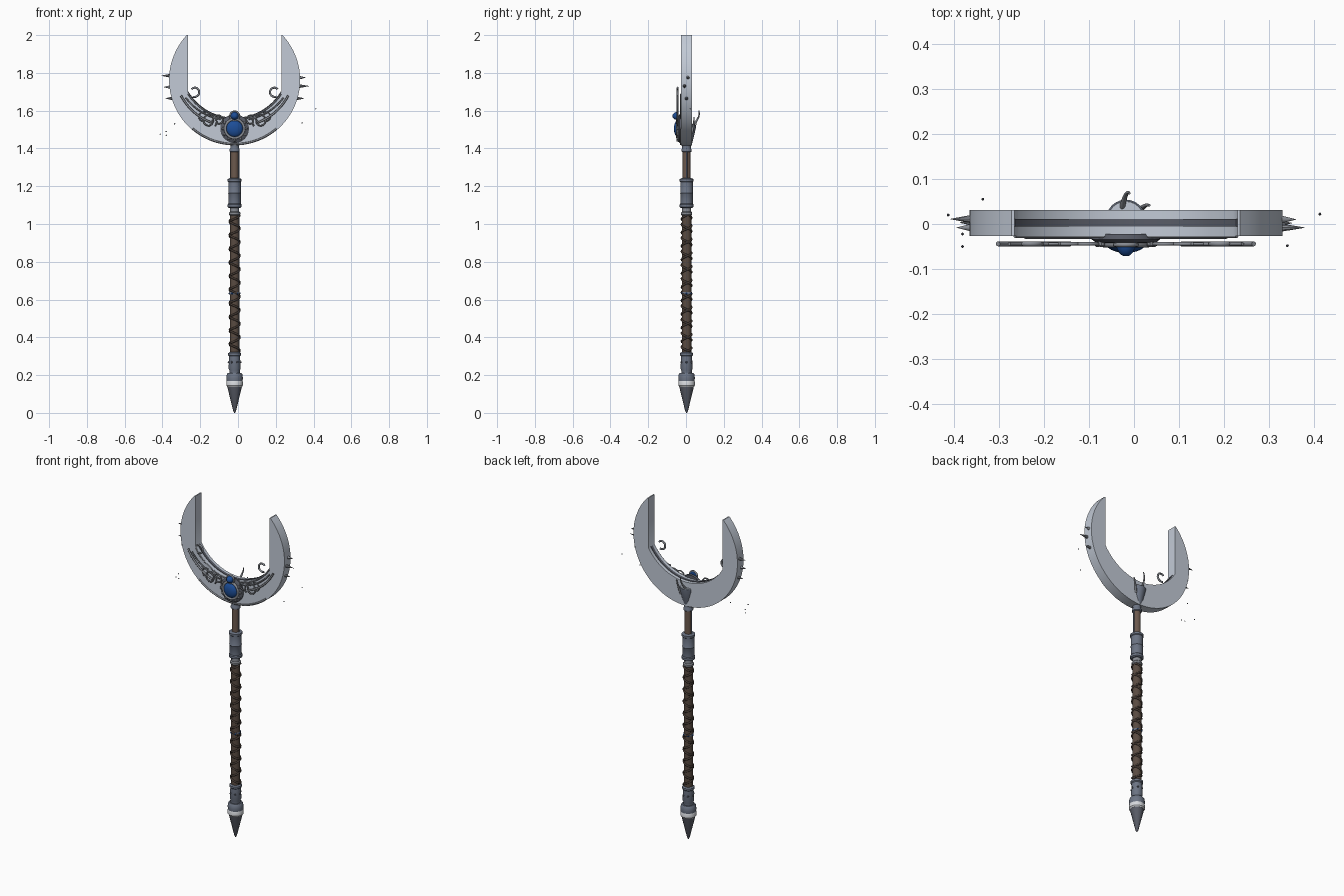
import bpy, bmesh, math
from math import sin, cos, pi
from mathutils import Vector

if "Cube" in bpy.data.objects:
    bpy.data.objects.remove(bpy.data.objects["Cube"])

CX, CY = -0.018, 0.003   # staff axis


def mat(name, *rgb):
    m = bpy.data.materials.new(name)
    m.diffuse_color = (*rgb, 1)
    m.use_nodes = True
    m.node_tree.nodes["Principled BSDF"].inputs["Base Color"].default_value = m.diffuse_color
    return m


STEEL = mat("pale steel", 0.54, 0.59, 0.67)
SLATE = mat("slate metal", 0.15, 0.175, 0.23)
DARK = mat("dark iron", 0.10, 0.108, 0.135)
TRIM = mat("aged silver", 0.25, 0.265, 0.295)
WOOD = mat("brown wood", 0.15, 0.10, 0.075)
GRIP = mat("dark leather", 0.10, 0.07, 0.053)
CORD = mat("brown cord", 0.06, 0.043, 0.034)
BLUE = mat("blue gem", 0.012, 0.075, 0.31)
WHITE = mat("bright band", 0.68, 0.70, 0.73)


def finish(name, bm, material, smooth=True):
    bmesh.ops.recalc_face_normals(bm, faces=bm.faces)
    me = bpy.data.meshes.new(name)
    bm.to_mesh(me)
    bm.free()
    ob = bpy.data.objects.new(name, me)
    bpy.context.collection.objects.link(ob)
    me.materials.append(material)
    if smooth:
        bpy.ops.object.select_all(action='DESELECT')
        ob.select_set(True)
        bpy.context.view_layer.objects.active = ob
        bpy.ops.object.shade_smooth_by_angle(angle=math.radians(35))
    return ob


def lathe(name, profile, material, sides=24, origin=(CX, CY, 0), axis='Z'):
    """Spin (radius, height) pairs about z, or about -y for front bosses."""
    bm = bmesh.new()
    rings = []
    for r, h in profile:
        ring = []
        for i in range(sides):
            a = 2 * pi * i / sides
            p = (r * cos(a), r * sin(a), h) if axis == 'Z' else (r * cos(a), -h, r * sin(a))
            ring.append(bm.verts.new(Vector(p) + Vector(origin)))
        rings.append(ring)
    for a, b in zip(rings, rings[1:]):
        for i in range(sides):
            j = (i + 1) % sides
            bm.faces.new((a[i], a[j], b[j], b[i]))
    bm.faces.new(rings[0])
    bm.faces.new(rings[-1])
    return finish(name, bm, material)


def bead(name, position, radius, material):
    bm = bmesh.new()
    bmesh.ops.create_icosphere(bm, subdivisions=1, radius=radius)
    bmesh.ops.translate(bm, vec=position, verts=bm.verts)
    finish(name, bm, material)


def tube(name, points, radius, material, taper=False):
    cu = bpy.data.curves.new(name, 'CURVE')
    cu.dimensions = '3D'
    cu.bevel_depth = radius
    cu.bevel_resolution = 2
    cu.use_fill_caps = True
    sp = cu.splines.new('POLY')
    sp.points.add(len(points) - 1)
    for i, p in enumerate(points):
        sp.points[i].co = (*p, 1)
        sp.points[i].radius = 1 - 0.6 * i / (len(points) - 1) if taper else 1
    ob = bpy.data.objects.new(name, cu)
    bpy.context.collection.objects.link(ob)
    cu.materials.append(material)
    bpy.ops.object.select_all(action='DESELECT')
    ob.select_set(True)
    bpy.context.view_layer.objects.active = ob
    bpy.ops.object.convert(target='MESH')
    bpy.ops.object.shade_smooth_by_angle(angle=math.radians(50))


def arc(cx, cz, r0, r1, a0, a1, y, n=24):
    """Arc or spiral in the front plane, angles in degrees."""
    out = []
    for i in range(n + 1):
        t = i / n
        a, r = math.radians(a0 + (a1 - a0) * t), r0 + (r1 - r0) * t
        out.append((CX + cx + r * cos(a), y, cz + r * sin(a)))
    return out


def flip(points):
    return [(2 * CX - x, y, z) for x, y, z in points]


# Crescent blade: round outside, straight inner horns, shallow inner arc
RO, ZO, RI, ZI, HALF = 0.347, 1.763, 0.288, 1.848, 0.247
ai = math.degrees(math.acos(HALF / RI))
hollow = arc(0, ZI, RI, RI, 180 + ai, 360 - ai, 0, 36)
inner = [(CX - HALF, 0, 2.0)] + hollow + [(CX + HALF, 0, 2.0)]
ao = math.degrees(math.asin((2 - ZO) / RO))
outer = arc(0, ZO, RO, RO, ao, -180 - ao, 0, 64)
bm = bmesh.new()
face = bm.faces.new([bm.verts.new((x, -0.027, z)) for x, _, z in inner + outer])
ext = bmesh.ops.extrude_face_region(bm, geom=[face])
bmesh.ops.translate(bm, vec=(0, 0.058, 0), verts=[v for v in ext['geom'] if isinstance(v, bmesh.types.BMVert)])
bmesh.ops.triangulate(bm, faces=[f for f in bm.faces if len(f.verts) > 4])
finish("crescent_blade", bm, STEEL)

# Dark strip along the hollow of the crescent
bm = bmesh.new()
rows = []
for x, _, z in hollow:
    d = Vector((CX - x, 0, ZI - z)).normalized() * 0.003
    rows.append([bm.verts.new(p) for p in ((x, -0.005, z), (x + d.x, -0.005, z + d.z),
                                           (x + d.x, 0.011, z + d.z), (x, 0.011, z))])
for a, b in zip(rows, rows[1:]):
    for i in range(4):
        bm.faces.new((a[i], a[(i + 1) % 4], b[(i + 1) % 4], b[i]))
bm.faces.new(rows[0])
bm.faces.new(rows[-1])
finish("inner_edge_strip", bm, DARK)

# Edge trims on the blade face
tube("inner_face_trim", arc(0, ZI, 0.293, 0.293, 182 + ai, 358 - ai, -0.027, 36), 0.004, TRIM)
tube("lower_face_trim", arc(0, ZO, 0.34, 0.34, -131, -49, -0.028, 32), 0.005, TRIM)

# Filigree vines, mirrored left and right
YF = -0.044
vines = [
    (arc(0, 1.80, 0.308, 0.29, 203, 245, YF), 0.0055),
    (arc(0, 1.83, 0.305, 0.285, 212, 255, YF), 0.004),
    (arc(-0.212, 1.70, 0.028, 0.02, -110, 140, YF), 0.0055),
    (arc(-0.135, 1.545, 0.042, 0.018, -40, 380, YF), 0.004),
    (arc(-0.085, 1.55, 0.03, 0.018, 200, -120, YF), 0.004),
    (arc(-0.165, 1.565, 0.03, 0.016, 60, 330, YF), 0.0035),
]
for i, (pts, r) in enumerate(vines):
    tube(f"left_vine_{i}", pts, r, TRIM)
    tube(f"right_vine_{i}", flip(pts), r, TRIM)

# Central boss with two gems
boss = (CX, 0, 1.505)
lathe("boss_plate", [(0.074, 0.022), (0.076, 0.034), (0.066, 0.041), (0.03, 0.043)], DARK, 32, boss, 'Y')
tube("gem_setting", arc(0, 1.505, 0.05, 0.05, 0, 360, -0.045, 32), 0.007, TRIM)
tube("small_gem_setting", arc(0, 1.572, 0.024, 0.024, 0, 360, -0.046, 20), 0.005, TRIM)


def gem(name, z, r, y, depth):
    lathe(name, [(r * cos(a * pi / 12), y + depth * sin(a * pi / 12)) for a in range(6)],
          BLUE, 16, (CX, 0, z), 'Y')


gem("large_gem", 1.505, 0.045, 0.042, 0.022)
gem("small_gem", 1.572, 0.022, 0.042, 0.03)
for i in range(9):
    a = math.radians(-210 + 30 * i)
    lathe(f"boss_stud_{i}", [(0.008, 0.038), (0.007, 0.048), (0.003, 0.051)], TRIM, 8,
          (CX + 0.062 * cos(a), 0, 1.505 + 0.062 * sin(a)), 'Y')

# Tapered socket bulging out of the back of the blade, with curled hooks
lathe("blade_socket", [(0.022, 1.425), (0.032, 1.465), (0.044, 1.515), (0.044, 1.525)], SLATE, 24, (CX, 0.01, 0))
lathe("blade_socket_cap", [(0.041, 1.524), (0.040, 1.528)], STEEL, 24, (CX, 0.01, 0))
for name, x0, dx, z0, s in (("back_hook", -0.01, 0.018, 1.515, 1.0), ("back_small_hook", 0.03, 0.022, 1.48, 0.3)):
    tube(name, [(CX + x0 + dx * t, 0.03 + s * 0.04 * sin(t * pi * 0.6), z0 + 0.085 * t)
                for t in [i / 10 for i in range(11)]], 0.007, TRIM, True)

# Spikes on the outer edge
for side, tips in ((-1, ((1.785, 0.042, 0.011), (1.725, 0.03, -0.008), (1.665, 0.035, 0.003))),
                   (1, ((1.775, 0.03, 0.01), (1.73, 0.05, -0.008), (1.665, 0.035, 0.002)))):
    for i, (z, length, y) in enumerate(tips):
        x = CX + side * (math.sqrt(RO ** 2 - (z - ZO) ** 2) - 0.006)
        ob = lathe(f"edge_spike_{side}_{i}", [(0.01, 0), (0.006, length * 0.5), (0.0005, length + 0.006)],
                   TRIM, 10, (0, 0, 0))
        ob.rotation_euler = (0, side * pi / 2, 0)
        ob.location = (x, y, z)

# Loose motes around the blade
for i, p in enumerate(((-0.412, 0.02, 1.475), (-0.38, -0.022, 1.47), (-0.38, -0.05, 1.49),
                       (-0.335, 0.055, 1.53), (0.412, 0.022, 1.61), (0.34, -0.048, 1.535))):
    bead(f"mote_{i}", p, 0.0035, DARK)

# Shaft, sockets and pommel, bottom to top
lathe("pommel_spike", [(0.002, 0), (0.008, 0.012), (0.039, 0.14)], DARK, 12)
lathe("pommel_band", [(0.039, 0.138), (0.044, 0.145), (0.044, 0.165), (0.042, 0.17)], WHITE)
lathe("pommel_collar", [(0.042, 0.168), (0.044, 0.185), (0.041, 0.205), (0.036, 0.212)], SLATE)
lathe("lower_socket", [(0.028, 0.208), (0.028, 0.225), (0.032, 0.235), (0.029, 0.30), (0.034, 0.305),
                       (0.034, 0.316), (0.026, 0.322)], SLATE)
lathe("grip_core", [(0.025, 0.315), (0.025, 1.06)], GRIP)
lathe("grip_band", [(0.026, 0.626), (0.028, 0.629), (0.028, 0.636), (0.026, 0.639)], SLATE)
lathe("grip_cap", [(0.026, 1.045), (0.030, 1.05), (0.030, 1.06), (0.024, 1.066), (0.024, 1.09)], TRIM)
lathe("upper_socket", [(0.03, 1.085), (0.037, 1.09), (0.037, 1.103), (0.033, 1.108), (0.033, 1.16),
                       (0.035, 1.163), (0.033, 1.166), (0.033, 1.222), (0.037, 1.226), (0.037, 1.238),
                       (0.024, 1.243)], SLATE)
lathe("upper_shaft", [(0.021, 1.24), (0.021, 1.43)], WOOD)
lathe("blade_collar", [(0.022, 1.38), (0.027, 1.384), (0.027, 1.394), (0.023, 1.40), (0.023, 1.418),
                       (0.028, 1.432)], SLATE)

# Crossed cords around the grip
for name, turn, phase in (("cord_left", 1, 0.0), ("cord_right", -1, 0.6)):
    n, turns = 220, 10
    tube(name, [(CX + 0.026 * cos(turn * 2 * pi * turns * i / n + phase),
                 CY + 0.026 * sin(turn * 2 * pi * turns * i / n + phase),
                 0.325 + 0.72 * i / n) for i in range(n + 1)], 0.0055, CORD)

# Rivets on the lower socket, blue studs on the grip band, side straps
for i in range(6):
    a = pi / 3 * i
    bead(f"socket_rivet_{i}", (CX + 0.031 * cos(a), CY + 0.031 * sin(a), 0.268), 0.006, DARK)
    bead(f"grip_stud_{i}", (CX + 0.027 * cos(a), CY + 0.027 * sin(a), 0.632), 0.006, BLUE)
for side in (-1, 1):
    tube(f"shaft_strap_{side}", [(CX + side * 0.021, CY, 1.24), (CX + side * 0.021, CY, 1.40)], 0.004, SLATE)
